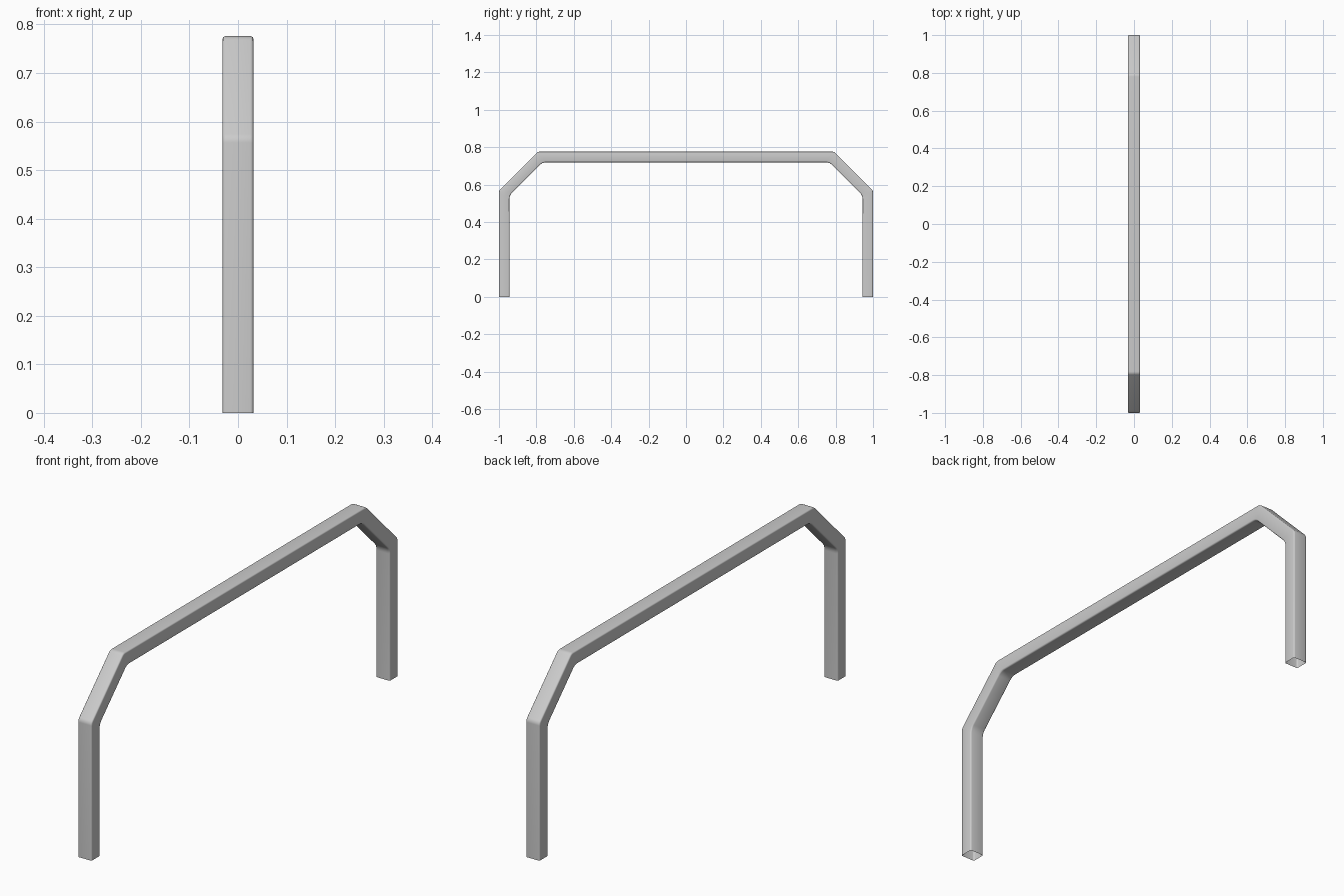
import bpy, bmesh, math
from mathutils import Vector

if "Cube" in bpy.data.objects:
    bpy.data.objects.remove(bpy.data.objects["Cube"])

HALF_WIDTH, EDGE_R = 0.0315, 0.006
BEND_STEPS, EDGE_STEPS = 6, 3


def fillet(points, radius):
    """Round the inner corners of an open (y, z) polyline."""
    pts = [Vector(p) for p in points]
    out = [pts[0]]
    for a, b, c in zip(pts, pts[1:], pts[2:]):
        d1, d2 = (a - b).normalized(), (c - b).normalized()
        half = d1.angle(d2) / 2
        centre = b + (d1 + d2).normalized() * radius / math.sin(half)
        start = b + d1 * radius / math.tan(half) - centre
        end = b + d2 * radius / math.tan(half) - centre
        sweep = math.pi - 2 * half
        for i in range(BEND_STEPS + 1):
            t = i / BEND_STEPS
            out.append(centre + (start * math.sin((1 - t) * sweep)
                                 + end * math.sin(t * sweep)) / math.sin(sweep))
    return out + [pts[-1]]


def mirrored(half):
    return half + [(-y, z) for y, z in reversed(half)]


# Outer and inner outlines of the bent tube
outer = fillet(mirrored([(-1, 0), (-1, 0.567), (-0.791, 0.776)]), 0.025)
inner = fillet(mirrored([(-0.944, 0), (-0.944, 0.542), (-0.767, 0.719)]), 0.045)

# Rounded rectangular sections joined along the outlines, open at the feet
bm = bmesh.new()
rings = []
for o, i in zip(outer, inner):
    mid, axis = (o + i) / 2, (o - i).normalized()
    half_depth = (o - i).length / 2
    ring = []
    for corner, (sx, sv) in enumerate([(1, 1), (-1, 1), (-1, -1), (1, -1)]):
        for k in range(EDGE_STEPS + 1):
            a = (corner + k / EDGE_STEPS) * math.pi / 2
            x = sx * (HALF_WIDTH - EDGE_R) + EDGE_R * math.cos(a)
            v = sv * (half_depth - EDGE_R) + EDGE_R * math.sin(a)
            p = mid + axis * v
            ring.append(bm.verts.new((x, p.x, p.y)))
    rings.append(ring)
for r1, r2 in zip(rings, rings[1:]):
    for k in range(len(r1)):
        n = (k + 1) % len(r1)
        bm.faces.new((r1[k], r1[n], r2[n], r2[k]))
bmesh.ops.recalc_face_normals(bm, faces=bm.faces)

mesh = bpy.data.meshes.new("bent_tube_frame")
bm.to_mesh(mesh)
bm.free()
frame = bpy.data.objects.new("bent_tube_frame", mesh)
bpy.context.collection.objects.link(frame)
bpy.context.view_layer.objects.active = frame
frame.select_set(True)
bpy.ops.object.shade_smooth_by_angle(angle=math.radians(40))
